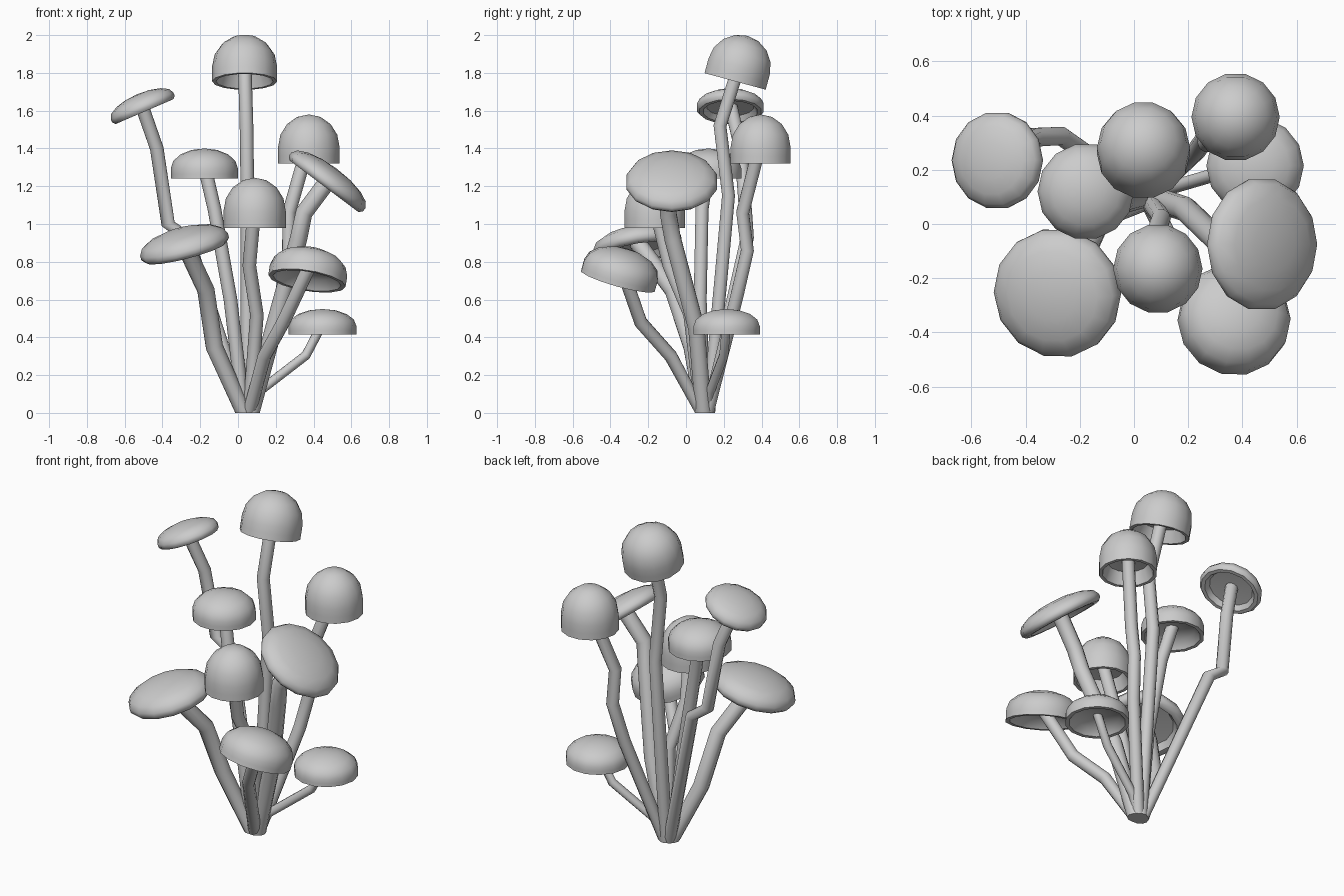
import bpy, bmesh, math
from mathutils import Vector

if "Cube" in bpy.data.objects:
    bpy.data.objects.remove(bpy.data.objects["Cube"])

UP = Vector((0, 0, 1))
BASE = Vector((.05, .1, 0))


def ring(bm, centre, axis, r, n):
    # a ring of vertices around an axis; a zero radius gives one pole vertex
    rot = UP.rotation_difference(axis)
    return [bm.verts.new(centre + rot @ Vector((
        r * math.cos(math.tau * i / n), r * math.sin(math.tau * i / n), 0)))
        for i in range(n if r > 1e-5 else 1)]


def skin(name, rings_of):
    # join successive rings (centre, axis, radius, sides) into a closed surface
    bm = bmesh.new()
    rings = [ring(bm, *spec) for spec in rings_of]
    for a, b in zip(rings, rings[1:]):
        n = max(len(a), len(b))
        for i in range(n):
            j = (i + 1) % n
            quad = [a[i % len(a)], a[j % len(a)], b[j % len(b)], b[i % len(b)]]
            bm.faces.new(list(dict.fromkeys(quad)))
    for end in (rings[0], rings[-1]):
        if len(end) > 2:
            bm.faces.new(end)
    bmesh.ops.recalc_face_normals(bm, faces=bm.faces)
    me = bpy.data.meshes.new(name)
    bm.to_mesh(me)
    bm.free()
    ob = bpy.data.objects.new(name, me)
    bpy.context.collection.objects.link(ob)
    bpy.ops.object.select_all(action='DESELECT')
    ob.select_set(True)
    bpy.context.view_layer.objects.active = ob
    bpy.ops.object.shade_smooth_by_angle(angle=math.radians(50))


def mushroom(name, centre, r, h, path, lean=(0, 0), rim=1, thick=.036):
    centre = Vector(centre)
    axis = Vector((*lean, 1)).normalized()
    # cap: hollow underside, rim, short wall, then an elliptical dome
    profile = [(0, .35), (.7, .28), (rim - .12, 0), (rim, 0), (1, .15)]
    for k in range(5):
        t = k * math.pi / 8
        profile.append((math.cos(t), .33 + .67 * math.sin(t)))
    skin(name + "_cap", [(centre + axis * pz * h, axis, pr * r, 14) for pr, pz in profile])
    # stem: from the shared base through the bends into the cap
    bends = [Vector(p) for p in path]
    out = (bends[0] - BASE) * Vector((1, 1, 0))
    root = BASE + out.normalized() * .02
    pts = [root, *bends, centre + axis * h * .42]
    rings = []
    for k, p in enumerate(pts):
        d = pts[min(k + 1, len(pts) - 1)] - pts[max(k - 1, 0)]
        rings.append((p, d.normalized() if k else UP, thick, 10))
    skin(name + "_stem", rings)


# tall bell caps
mushroom("tallest", (.035, .26, 1.755), .172, .25,
         [(.05, .225, 1.15), (.045, .18, 1.52)], lean=(0, .27))
mushroom("upper_right", (.375, .395, 1.32), .163, .26,
         [(.23, .27, .62), (.27, .325, .86), (.27, .3, 1.06)])
mushroom("centre", (.088, -.165, .98), .165, .265,
         [(.1, .02, .52), (.06, -.09, .78)])
# rounded caps
mushroom("middle_left", (-.178, .12, 1.24), .178, .16,
         [(-.04, .075, .6), (-.125, .085, 1.08)])
mushroom("front_right", (.365, -.36, .7), .207, .175,
         [(.14, -.08, .3), (.24, -.24, .48)], lean=(.16, .28))
mushroom("low_right", (.447, .215, .415), .18, .135,
         [(.12, .13, .12), (.36, .2, .305)], thick=.025)
# flat tilted caps with rolled rims
mushroom("upper_left", (-.495, .235, 1.595), .18, .1,
         [(-.27, .325, .93), (-.37, .32, 1), (-.43, .29, 1.4)], lean=(-.43, 0), rim=.93)
mushroom("right_wide", (.455, -.075, 1.2), .245, .115,
         [(.19, .055, .45), (.32, -.07, .92), (.35, -.095, 1.06)], lean=(.75, 0), rim=.93, thick=.046)
mushroom("left_wide", (-.275, -.25, .85), .24, .13,
         [(-.125, .03, .35), (-.17, -.07, .65)], lean=(-.26, -.16), rim=.93, thick=.046)
